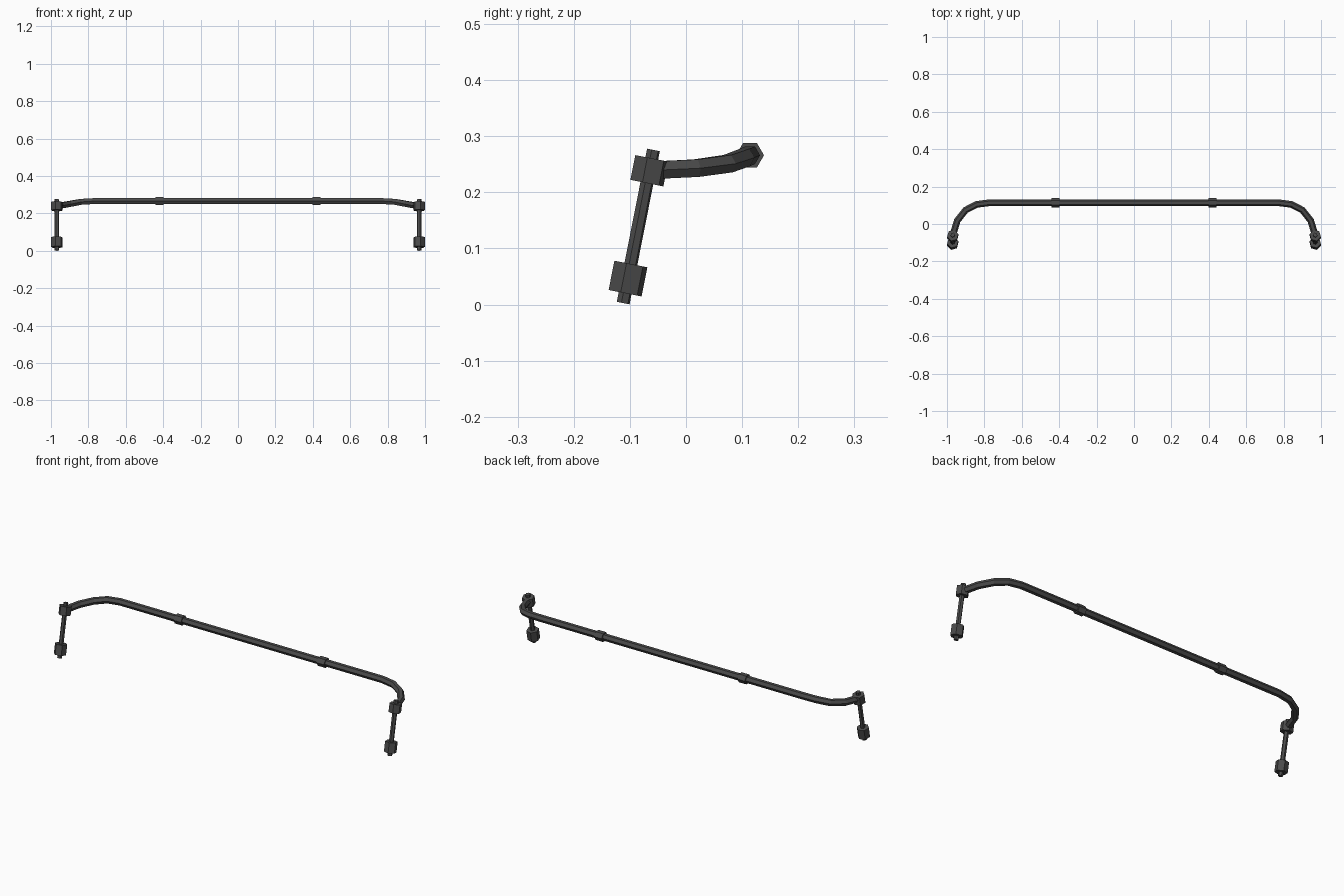
import bpy, bmesh
from math import cos, sin, pi, radians
from mathutils import Vector

if "Cube" in bpy.data.objects:
    bpy.data.objects.remove(bpy.data.objects["Cube"])


def sweep(name, path, radius, ref, spin=0.0, mirror=False, sides=6):
    """Sweep a hexagon along a path; ref sets the roll of the section."""
    path = [Vector(p) for p in path]
    bm = bmesh.new()
    rings = []
    for i, p in enumerate(path):
        d_in = (p - path[max(i - 1, 0)]).normalized()
        d_out = (path[min(i + 1, len(path) - 1)] - p).normalized()
        t = (d_in + d_out).normalized()
        v = t.cross(Vector(ref)).normalized()
        u = v.cross(t)
        ring = []
        for k in range(sides):
            a = spin + 2 * pi * k / sides
            ring.append(bm.verts.new(p + radius * (cos(a) * u + sin(a) * v)))
        rings.append(ring)
    for r0, r1 in zip(rings, rings[1:]):
        for k in range(sides):
            n = (k + 1) % sides
            bm.faces.new((r0[k], r0[n], r1[n], r1[k]))
    bm.faces.new(rings[0])
    bm.faces.new(rings[-1])
    bmesh.ops.recalc_face_normals(bm, faces=bm.faces[:])
    me = bpy.data.meshes.new(name)
    bm.to_mesh(me)
    bm.free()
    ob = bpy.data.objects.new(name, me)
    bpy.context.collection.objects.link(ob)
    me.materials.append(dark)
    if mirror:
        ob.modifiers.new("mirror", 'MIRROR').use_mirror_merge = False
    return ob


dark = bpy.data.materials.new("dark_steel")
dark.diffuse_color = (0.07, 0.07, 0.07, 1)
dark.use_nodes = True
dark.node_tree.nodes["Principled BSDF"].inputs["Base Color"].default_value = dark.diffuse_color

# Bent torsion bar: right half of the path, mirrored to the left
half = [(0.77, 0.114, 0.266), (0.84, 0.105, 0.262), (0.90, 0.075, 0.251),
        (0.945, 0.018, 0.243), (0.97, -0.065, 0.239)]
path = [(-x, y, z) for x, y, z in reversed(half)] + half
sweep("torsion_bar", path, 0.018, (0, 0, 1), spin=pi / 2)

# Mounting collars on the straight run
sweep("bar_collars", [(0.398, 0.114, 0.266), (0.442, 0.114, 0.266)],
      0.025, (0, 0, 1), spin=pi / 2, mirror=True)

# Leaning end links with their bushings
bottom = Vector((0.969, -0.112, 0.0025))
top = Vector((0.969, -0.058, 0.2755))
axis = (top - bottom).normalized()


def link_part(name, start, end, radius):
    sweep(name, [bottom + axis * start, bottom + axis * end], radius,
          (1, 0, 0), spin=radians(-15), mirror=True)


link_part("link_rods", 0, (top - bottom).length, 0.012)
link_part("lower_bushings", 0.018, 0.071, 0.031)
link_part("upper_bushings", 0.218, 0.263, 0.031)
